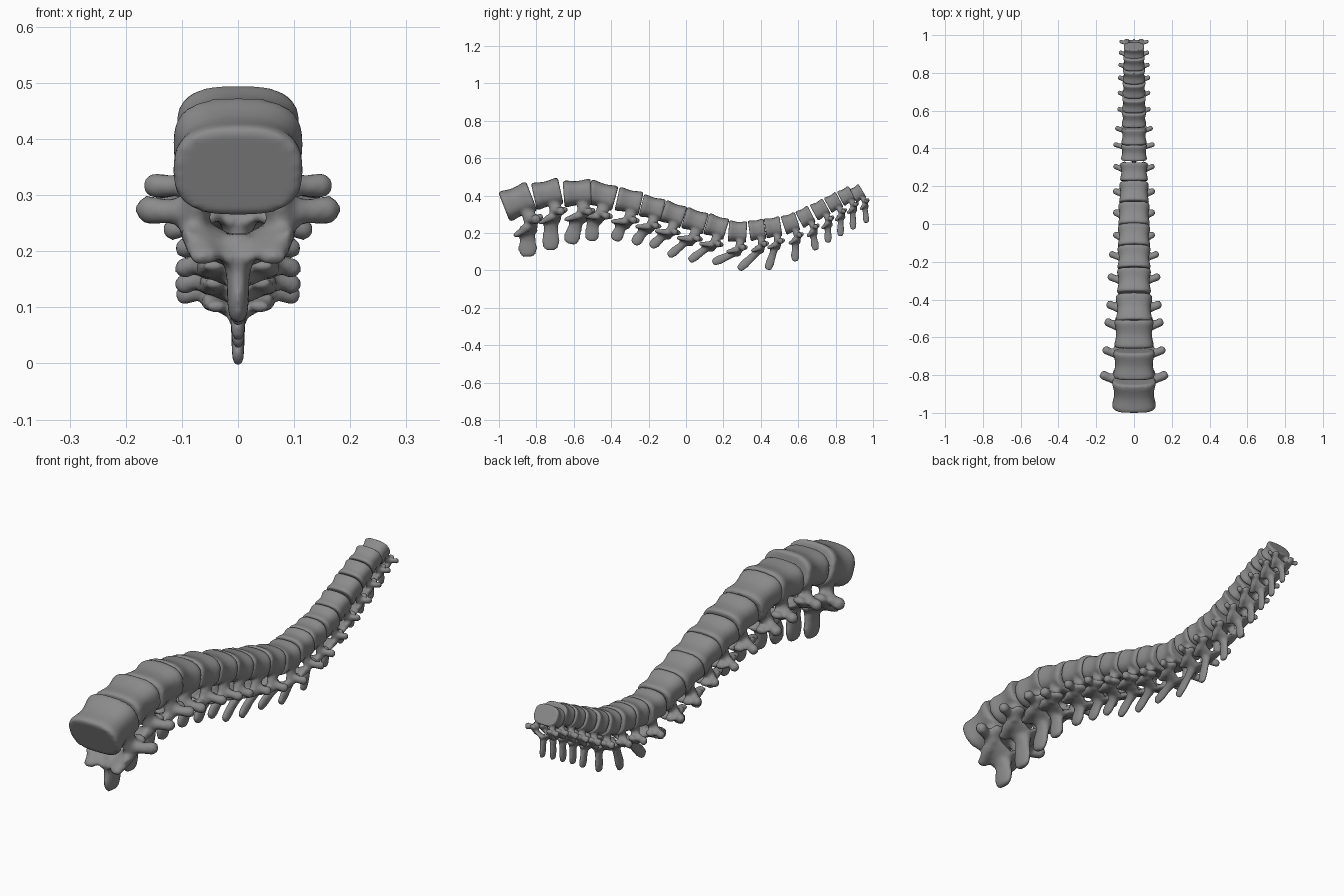
import bpy, bmesh, math
from mathutils import Vector

if "Cube" in bpy.data.objects:
    bpy.data.objects.remove(bpy.data.objects["Cube"])

# Per vertebra: ventral body edge start (y, z) and end (y, z), spinous process tip (y, z)
ROWS = [
    (-1.0, .42, -.86, .475, -.845, .075), (-.825, .467, -.69, .497, -.725, .11),
    (-.655, .48, -.515, .49, -.62, .143), (-.5, .487, -.365, .45, -.505, .158),
    (-.35, .447, -.23, .42, -.38, .158), (-.22, .408, -.11, .38, -.28, .14),
    (-.1, .377, .005, .34, -.19, .125), (.012, .34, .12, .305, -.095, .075),
    (.13, .307, .23, .275, .015, .05), (.234, .268, .325, .262, .14, .04),
    (.333, .267, .412, .278, .28, .003), (.418, .278, .497, .29, .436, .001),
    (.508, .29, .578, .313, .583, .045), (.585, .315, .647, .347, .695, .105),
    (.663, .35, .727, .385, .76, .145), (.738, .388, .797, .42, .825, .18),
    (.808, .422, .866, .452, .893, .215), (.872, .433, .92, .462, .965, .25)]
# Sizes that change gradually: (vertebra index, value)
HEIGHT = [(0, .17), (1, .147), (3, .137), (5, .122), (8, .118), (11, .108), (17, .083)]
WIDTH = [(0, .232), (2, .208), (4, .18), (7, .168), (10, .138), (17, .11)]
REACH = [(0, .18), (1, .168), (3, .145), (5, .132), (6, .11), (10, .11), (12, .09), (17, .079)]
BLADE = [(0, .052), (2, .045), (4, .036), (7, .025), (11, .024), (17, .018)]
X = Vector((1, 0, 0))
BONE = bpy.data.materials.new("dark_grey_bone")
BONE.diffuse_color = (.26, .26, .26, 1)
BONE.use_nodes = True
BONE.node_tree.nodes["Principled BSDF"].inputs["Base Color"].default_value = BONE.diffuse_color


def key(keys, i):
    for (a, va), (b, vb) in zip(keys, keys[1:]):
        if i <= b:
            return va + (vb - va) * (i - a) / (b - a)
    return keys[-1][1]


def skin(bm, rings):
    vs = [[bm.verts.new(p) for p in r] for r in rings]
    n = len(vs[0])
    fs = [bm.faces.new((a[j], a[(j + 1) % n], b[(j + 1) % n], b[j]))
          for a, b in zip(vs, vs[1:]) for j in range(n)]
    fs += [bm.faces.new(vs[0][::-1]), bm.faces.new(vs[-1])]
    bmesh.ops.recalc_face_normals(bm, faces=fs)


def tube(bm, pts, radii, ref, n=12):
    """Elliptical tube with rounded ends; the first radius lies along ref."""
    tang = [(pts[min(i + 1, len(pts) - 1)] - pts[max(i - 1, 0)]).normalized()
            for i in range(len(pts))]
    st = [(p, t, r[0], r[1]) for p, t, r in zip(pts, tang, radii)]
    for end, sgn in ((0, -1), (-1, 1)):
        p, t, a, b = st[end]
        cap = (p + t * sgn * min(a, b) * .7, t, a * .6, b * .6)
        st = [cap] + st if end == 0 else st + [cap]
    rings = []
    for p, t, a, b in st:
        s = (ref - t * ref.dot(t)).normalized()
        q = t.cross(s)
        rings.append([p + s * a * math.cos(k * math.tau / n) + q * b * math.sin(k * math.tau / n)
                      for k in range(n)])
    skin(bm, rings)


def vertebra(i, row):
    y0, z0, y1, z1, ty, tz = row
    a, b = Vector((0, y0, z0)), Vector((0, y1, z1))
    mid, L = (a + b) / 2, (b - a).length
    U = (b - a).normalized()
    V = X.cross(U)
    H, W = key(HEIGHT, i), key(WIDTH, i)

    def P(x, u, v):
        return mid + X * (x * W) + U * (u * L) + V * (v * H)

    bm = bmesh.new()
    # spool-shaped body
    rings = []
    for u, s in ((-.53, .95), (-.49, .99), (-.39, 1), (-.18, .93), (0, .9),
                 (.18, .93), (.39, 1), (.49, .99), (.53, .95)):
        ring = []
        for k in range(32):
            t = k * math.tau / 32
            c, d = math.cos(t), math.sin(t)
            cx = math.copysign(abs(c) ** .74, c)
            cz = math.copysign(abs(d) ** .74, d)
            ring.append(P(.5 * s * cx, u, -.5 + .5 * s * cz))
        rings.append(ring)
    skin(bm, rings)
    # paired pedicle, articular pillar, lamina and transverse process
    reach = key(REACH, i) / W
    for m in (-1, 1):
        tube(bm, [P(m * .3, .2, -.85), P(m * .34, .15, -1.32)],
             [(.24 * L, .11 * W), (.24 * L, .11 * W)], U)
        tube(bm, [P(m * .25, -.5, -1.46), P(m * .32, -.05, -1.38), P(m * .36, .55, -1.2)],
             [(.12 * W, .09 * H), (.12 * W, .13 * H), (.13 * W, .11 * H)], X)
        tube(bm, [P(m * .36, .05, -1.32), P(0, -.1, -1.56)],
             [(.36 * L, .09 * H), (.38 * L, .12 * H)], U)
        tube(bm, [P(m * .3, .18, -1.15), P(m * (.3 + reach) / 2, .27, -1.21),
                  P(m * (reach - .08), .38, -1.23)],
             [(.22 * L, .16 * H), (.15 * L, .13 * H), (.17 * L, .16 * H)], U)
    # spinous process
    w = key(BLADE, i)
    root, tip = P(0, -.08, -1.5), Vector((0, ty, tz))
    tip = tip + (root - tip).normalized() * .01
    tube(bm, [root, root.lerp(tip, .4), root.lerp(tip, .75), tip],
         [(.16 * W, w * .75), (.09 * W, w * .85), (.085 * W, w), (.075 * W, w * .8)], X)
    me = bpy.data.meshes.new("vertebra")
    bm.to_mesh(me)
    bm.free()
    me.materials.append(BONE)
    ob = bpy.data.objects.new(f"vertebra_{i + 1:02d}", me)
    bpy.context.collection.objects.link(ob)
    # fuse the bony parts into one smooth surface
    rm = ob.modifiers.new("fuse", 'REMESH')
    rm.mode = 'VOXEL'
    rm.voxel_size = .039 * W
    rm.use_smooth_shade = True
    sm = ob.modifiers.new("soften", 'SMOOTH')
    sm.factor = .5
    sm.iterations = 3


for i, row in enumerate(ROWS):
    vertebra(i, row)
